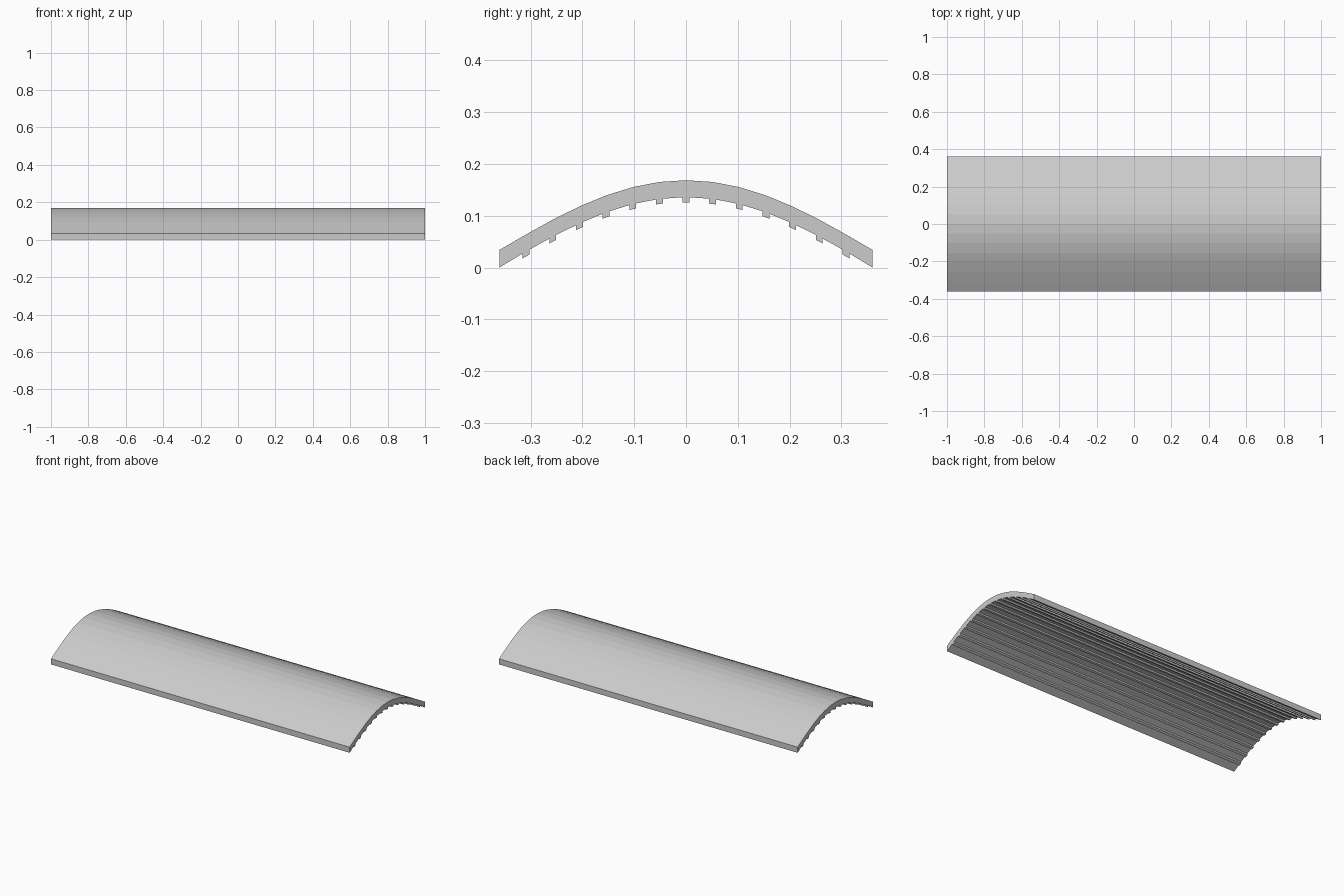
import bpy, bmesh
from math import cos, pi

if "Cube" in bpy.data.objects:
    bpy.data.objects.remove(bpy.data.objects["Cube"])

HALF_LEN, HALF_W = 1.0, 0.36
SEGS = 14              # facets across the arch
RIB_HALF, RIB_DEPTH = 0.0066, 0.0095
STEP = 2 * HALF_W / SEGS


def arch(y, base):
    return base + 0.1345 * cos(pi / 2 * y / HALF_W)


def outer(y):
    return (y, arch(y, 0.034))


def inner(y, drop=0.0):
    return (y, arch(y, 0.001) - drop)


# Cross-section: smooth arch on top, ribbed arch underneath
ys = [-HALF_W + i * STEP for i in range(SEGS + 1)]
profile = [outer(y) for y in reversed(ys)]
profile.append((-HALF_W, 0.0))
for y in ys[1:-1]:
    a, b = y - RIB_HALF, y + RIB_HALF
    profile += [inner(a), inner(a, RIB_DEPTH), inner(b, RIB_DEPTH), inner(b)]
profile.append((HALF_W, 0.0))

# Extrude the cross-section along the length
bm = bmesh.new()
face = bm.faces.new([bm.verts.new((-HALF_LEN, y, z)) for y, z in profile])
ext = bmesh.ops.extrude_face_region(bm, geom=[face], use_keep_orig=True)
moved = [g for g in ext["geom"] if isinstance(g, bmesh.types.BMVert)]
bmesh.ops.translate(bm, verts=moved, vec=(2 * HALF_LEN, 0, 0))
bmesh.ops.recalc_face_normals(bm, faces=bm.faces)

mesh = bpy.data.meshes.new("ribbed_arch_panel")
bm.to_mesh(mesh)
bm.free()
panel = bpy.data.objects.new("ribbed_arch_panel", mesh)
bpy.context.collection.objects.link(panel)
